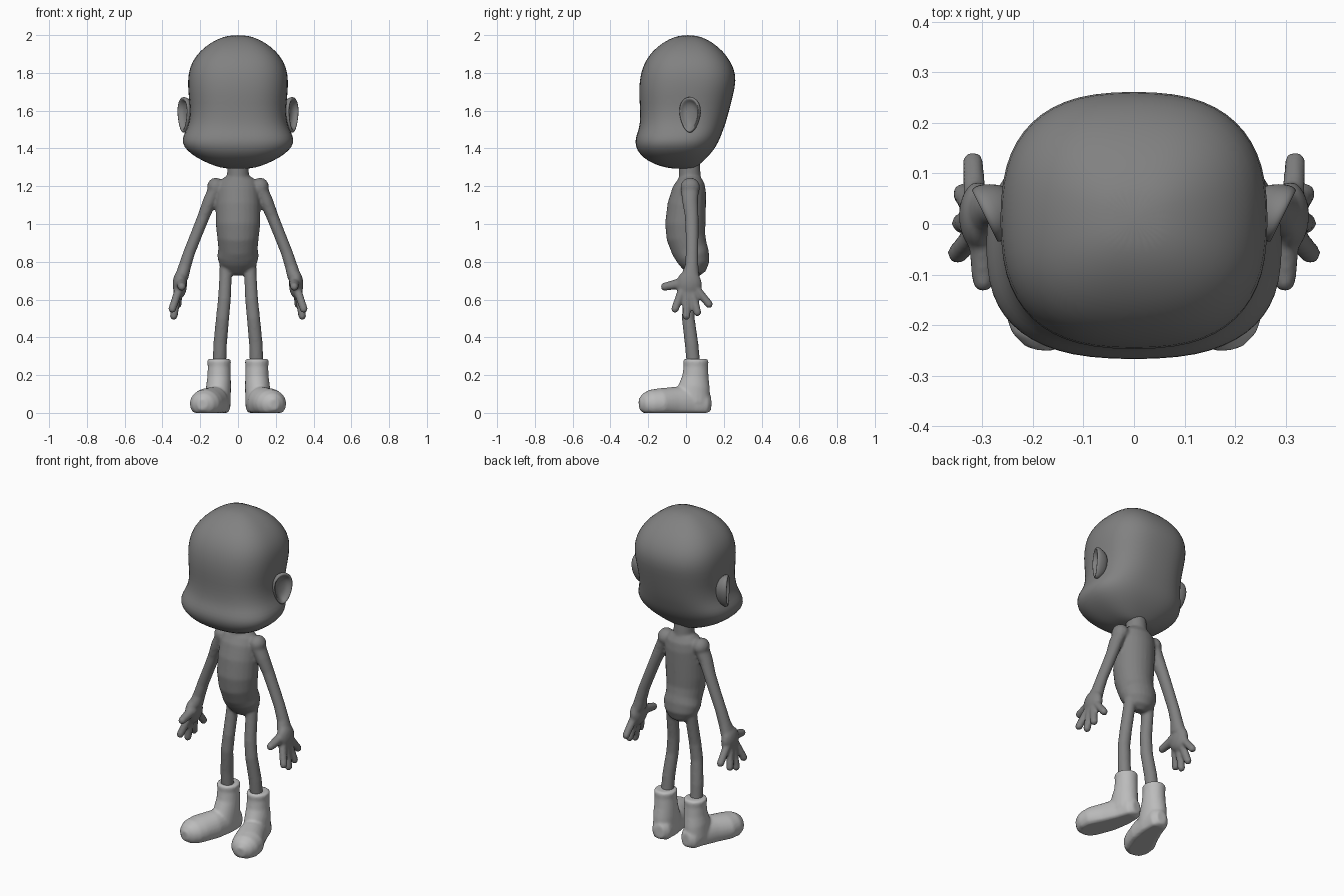
import bpy, bmesh
from math import sin, cos, pi
from mathutils import Vector, Matrix

cube = bpy.data.objects.get("Cube")
if cube:
    bpy.data.objects.remove(cube, do_unlink=True)


def material(name, value):
    m = bpy.data.materials.new(name)
    m.use_nodes = True
    color = (value, value, value, 1)
    m.diffuse_color = color
    m.node_tree.nodes["Principled BSDF"].inputs["Base Color"].default_value = color
    return m


body_gray = material("body gray", 0.22)
boot_gray = material("boot light gray", 0.5)


def loft(bm, rings):
    """Skin closed rings of points and cap both ends."""
    rows = [[bm.verts.new(p) for p in ring] for ring in rings]
    n = len(rows[0])
    for a, b in zip(rows, rows[1:]):
        for i in range(n):
            j = (i + 1) % n
            bm.faces.new((a[i], a[j], b[j], b[i]))
    bm.faces.new(rows[0][::-1])
    bm.faces.new(rows[-1])


def tube(bm, stations, ref=(0, 1, 0), floor=None, n=24):
    """Elliptical tube through stations of (x, y, z, radius_u, radius_v)."""
    centers = [Vector(s[:3]) for s in stations]
    rings = []
    for k, s in enumerate(stations):
        t = (centers[min(k + 1, len(centers) - 1)] - centers[max(k - 1, 0)]).normalized()
        u = Vector(ref).cross(t).normalized()
        v = t.cross(u)
        ring = [centers[k] + u * s[3] * cos(2 * pi * i / n) + v * s[4] * sin(2 * pi * i / n)
                for i in range(n)]
        if floor is not None:
            for p in ring:
                p.z = max(p.z, floor)
        rings.append(ring)
    loft(bm, rings)


def ball(bm, center, radii):
    m = Matrix.Translation(center) @ Matrix.Diagonal((*radii, 1))
    bmesh.ops.create_uvsphere(bm, u_segments=20, v_segments=12, radius=1, matrix=m)


def finger(bm, a, b, ra, rb):
    tube(bm, [(*a, ra, ra), (*b, rb, rb)], n=14)
    ball(bm, b, (rb, rb, rb))


def mirrored(s, stations):
    return [(s * p[0], *p[1:]) for p in stations]


def finish(bm, name, mat, blend=0, subdivide=0):
    bmesh.ops.recalc_face_normals(bm, faces=bm.faces)
    for f in bm.faces:
        f.smooth = True
    mesh = bpy.data.meshes.new(name)
    bm.to_mesh(mesh)
    bm.free()
    mesh.materials.append(mat)
    ob = bpy.data.objects.new(name, mesh)
    bpy.context.collection.objects.link(ob)
    if blend:
        r = ob.modifiers.new("Blend", 'REMESH')
        r.mode = 'VOXEL'
        r.voxel_size = 0.008
        r.use_smooth_shade = True
        sm = ob.modifiers.new("Soften", 'SMOOTH')
        sm.factor = 0.5
        sm.iterations = blend
    if subdivide:
        ob.modifiers.new("Subdivision", 'SUBSURF').levels = subdivide
        ob.modifiers["Subdivision"].render_levels = subdivide
    return ob


# Head: rounded-square sections (z, front, back, half width)
HEAD = [(1.292, -.07, .035, .06), (1.305, -.14, .06, .12), (1.335, -.205, .095, .19),
        (1.37, -.247, .13, .25), (1.41, -.268, .16, .29), (1.45, -.27, .18, .298),
        (1.49, -.255, .195, .28), (1.53, -.245, .21, .262), (1.6, -.243, .23, .253),
        (1.68, -.25, .25, .263), (1.76, -.248, .268, .268), (1.83, -.232, .254, .258),
        (1.89, -.2, .218, .225), (1.94, -.152, .17, .175), (1.98, -.09, .11, .11),
        (2.0, -.03, .05, .045)]


def rounded(c):
    return (1 if c >= 0 else -1) * abs(c) ** 0.78


bm = bmesh.new()
loft(bm, [[((w * rounded(cos(a)), (f + b) / 2 + (b - f) / 2 * rounded(sin(a)), z))
           for a in [2 * pi * i / 28 for i in range(28)]] for z, f, b, w in HEAD])
finish(bm, "head", body_gray, subdivide=1)

# Ears: dished egg shapes flaring backwards (scale, depth)
EAR = [(.45, -.06), (.75, -.04), (.95, -.016), (1, 0), (.94, .011),
       (.82, .008), (.68, -.012), (.3, -.02)]
for s, side in ((1, "left"), (-1, "right")):
    bm = bmesh.new()
    center = Vector((s * .287, .02, 1.578))
    along, out = Vector((s * .447, .894, 0)), Vector((s * .894, -.447, 0))
    rings = []
    for k, d in EAR:
        ring = []
        for i in range(24):
            a = 2 * pi * i / 24
            width = .06 * (1 + .25 * sin(a))
            ring.append(center + along * k * width * cos(a)
                        + Vector((0, 0, k * .097 * sin(a))) + out * d)
        rings.append(ring)
    loft(bm, rings)
    finish(bm, side + "_ear", body_gray, subdivide=1)

# Body: torso, neck, limbs and hands blended into one skin
bm = bmesh.new()
tube(bm, [(0, .04, .73, .035, .03), (0, .045, .755, .075, .06), (0, .045, .79, .1, .08),
          (0, .035, .83, .11, .09), (0, .018, .87, .104, .096), (0, 0, .93, .11, .103),
          (0, -.004, 1.0, .118, .107), (0, .004, 1.1, .118, .102),
          (0, .018, 1.18, .112, .09), (0, .028, 1.225, .1, .072), (0, .03, 1.25, .07, .05)])
tube(bm, [(0, .025, 1.18, .07, .06), (0, .02, 1.25, .058, .058), (0, .015, 1.36, .056, .056)])

ARM = [(.07, .025, 1.19, .04, .045), (.118, .02, 1.19, .04, .048), (.15, .022, 1.12, .036, .042),
       (.182, .03, 1.04, .032, .036), (.222, .032, .94, .031, .034), (.258, .032, .85, .031, .033),
       (.282, .03, .775, .033, .036), (.298, .022, .72, .036, .05)]
LEG = [(.06, .05, .82, .036, .036), (.066, .035, .72, .033, .035), (.072, .016, .6, .034, .034),
       (.082, .012, .5, .035, .034), (.095, .03, .36, .036, .036), (.1, .045, .2, .036, .036)]
FINGERS = [((.318, -.025, .64), (.348, -.058, .55)), ((.32, .005, .63), (.34, .002, .513)),
           ((.32, .035, .63), (.338, .06, .532)), ((.315, .06, .65), (.318, .122, .575))]
for s in (1, -1):
    tube(bm, mirrored(s, ARM))
    ball(bm, (s * .118, .022, 1.195), (.046, .052, .05))
    tube(bm, mirrored(s, LEG))
    ball(bm, (s * .308, .016, .68), (.038, .068, .075))
    for a, b in FINGERS:
        finger(bm, (s * a[0], *a[1:]), (s * b[0], *b[1:]), .022, .021)
    finger(bm, (s * .3, -.01, .69), (s * .298, -.112, .668), .03, .022)
finish(bm, "body", body_gray, blend=5)

# Boots: flat-soled foot turned outwards, with a rimmed shaft
FOOT = [(.09, .132, .05, .03, .04), (.093, .108, .05, .055, .07), (.105, .03, .05, .066, .09),
        (.13, -.06, .05, .08, .088), (.165, -.14, .05, .089, .08), (.178, -.19, .048, .08, .074),
        (.186, -.225, .046, .058, .056), (.19, -.247, .044, .025, .03)]
SHAFT = [(.105, .03, .06, .066, .1), (.103, .044, .14, .066, .083), (.1, .05, .19, .062, .07),
         (.1, .052, .245, .06, .065), (.1, .052, .275, .064, .068), (.1, .052, .286, .058, .062)]
for s, side in ((1, "left"), (-1, "right")):
    bm = bmesh.new()
    tube(bm, mirrored(s, FOOT), ref=(0, 0, 1), floor=0)
    tube(bm, mirrored(s, SHAFT))
    finish(bm, side + "_boot", boot_gray, blend=5)
